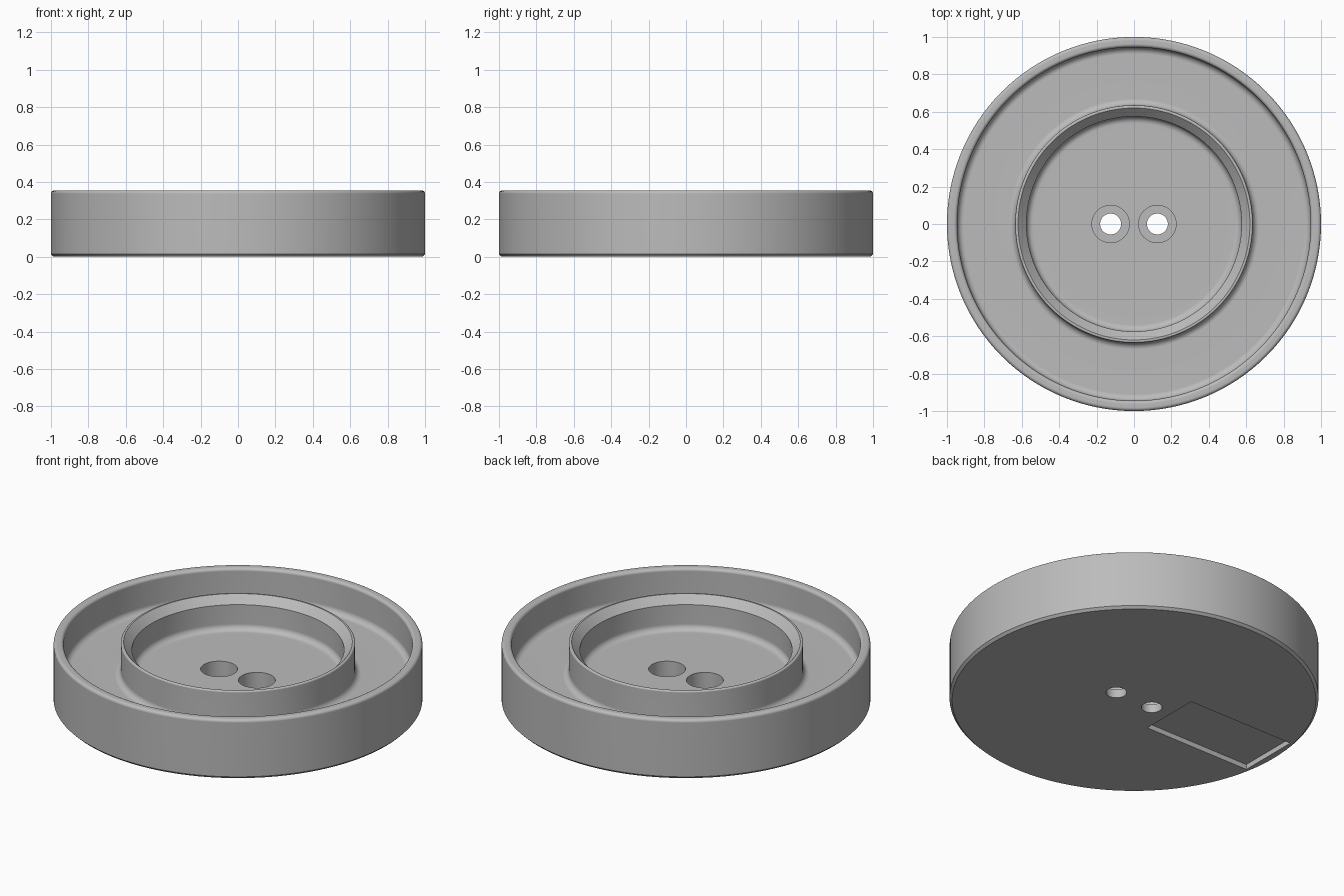
import bpy
import bmesh
from math import pi, sin, cos
from mathutils import Vector

cube = bpy.data.objects.get("Cube")
if cube:
    bpy.data.objects.remove(cube, do_unlink=True)

HEIGHT = 0.355
FLOOR = 0.16

grey = bpy.data.materials.new("plain grey")
grey.use_nodes = True
grey.diffuse_color = (0.5, 0.5, 0.5, 1)
grey.node_tree.nodes["Principled BSDF"].inputs["Base Color"].default_value = (0.5, 0.5, 0.5, 1)

bm = bmesh.new()


def loop(points):
    """Closed ring of vertices."""
    return [bm.verts.new(p) for p in points]


def circle(x, radius, z, sides):
    angles = [2 * pi * i / sides for i in range(sides)]
    return loop([(x + radius * cos(a), radius * sin(a), z) for a in angles])


def pairs(ring):
    return list(zip(ring, ring[1:] + ring[:1]))


def walls(rings):
    """Join neighbouring rings with quads."""
    for low, high in zip(rings, rings[1:]):
        for (a, b), (c, d) in zip(pairs(low), pairs(high)):
            bm.faces.new((a, b, d, c))


def flat_face(rings):
    """Fill a flat outline, leaving the inner rings open."""
    edges = [bm.edges.get(pair) for ring in rings for pair in pairs(ring)]
    bmesh.ops.triangle_fill(bm, edges=edges, use_beauty=True, normal=(0, 0, 1))


def round_corners(corners, steps=5):
    """Turn (radius, height, rounding) right-angle corners into quarter arcs."""
    spots = [Vector(c[:2]) for c in corners]
    points = []
    for i, (p, corner) in enumerate(zip(spots, corners)):
        size = corner[2]
        if size == 0:
            points.append(p)
            continue
        back = (spots[i - 1] - p).normalized() * size
        ahead = (spots[i + 1] - p).normalized() * size
        for k in range(steps + 1):
            t = pi / 2 * k / steps
            points.append(p + back * (1 - sin(t)) + ahead * (1 - cos(t)))
    return points


# Inner well, chamfered ring, outer channel, rim, outside wall
profile = round_corners([
    (0.5, FLOOR, 0),
    (0.575, FLOOR, 0.035),
    (0.575, HEIGHT - 0.045, 0),
    (0.62, HEIGHT, 0),
    (0.635, HEIGHT, 0.008),
    (0.635, FLOOR, 0.035),
    (0.945, FLOOR, 0.035),
    (0.945, HEIGHT, 0.018),
    (1, HEIGHT, 0.018),
    (1, 0.014, 0),
    (0.986, 0, 0),
])
body = [circle(0, r, z, 128) for r, z in profile]
walls(body)

# Two stepped screw holes through the well floor
holes = []
for x in (-0.125, 0.125):
    steps = [(0.1, FLOOR), (0.1, 0.05), (0.056, 0.05), (0.056, 0)]
    holes.append([circle(x, r, z, 48) for r, z in steps])
    walls(holes[-1])

# Shallow rectangular pocket underneath
outline = [(-0.95, -0.185), (-0.25, -0.185), (-0.25, 0.185), (-0.95, 0.185)]
pocket = [loop([(x, y, z) for x, y in outline]) for z in (0, 0.03)]
walls(pocket)
bm.faces.new(pocket[1])

# Well floor and underside, open at the holes and pocket
flat_face([body[0]] + [hole[0] for hole in holes])
flat_face([body[-1], pocket[0]] + [hole[-1] for hole in holes])

# Smooth curved walls with crisp edges
bmesh.ops.recalc_face_normals(bm, faces=bm.faces[:])
for face in bm.faces:
    face.smooth = True
for edge in bm.edges:
    edge.smooth = edge.calc_face_angle(0) < pi / 6

mesh = bpy.data.meshes.new("round_dish")
bm.to_mesh(mesh)
bm.free()
mesh.materials.append(grey)
dish = bpy.data.objects.new("round_dish", mesh)
bpy.context.scene.collection.objects.link(dish)

# Keep the floors flat where they meet the fillets
weighted = dish.modifiers.new("flat floors", "WEIGHTED_NORMAL")
weighted.keep_sharp = True
